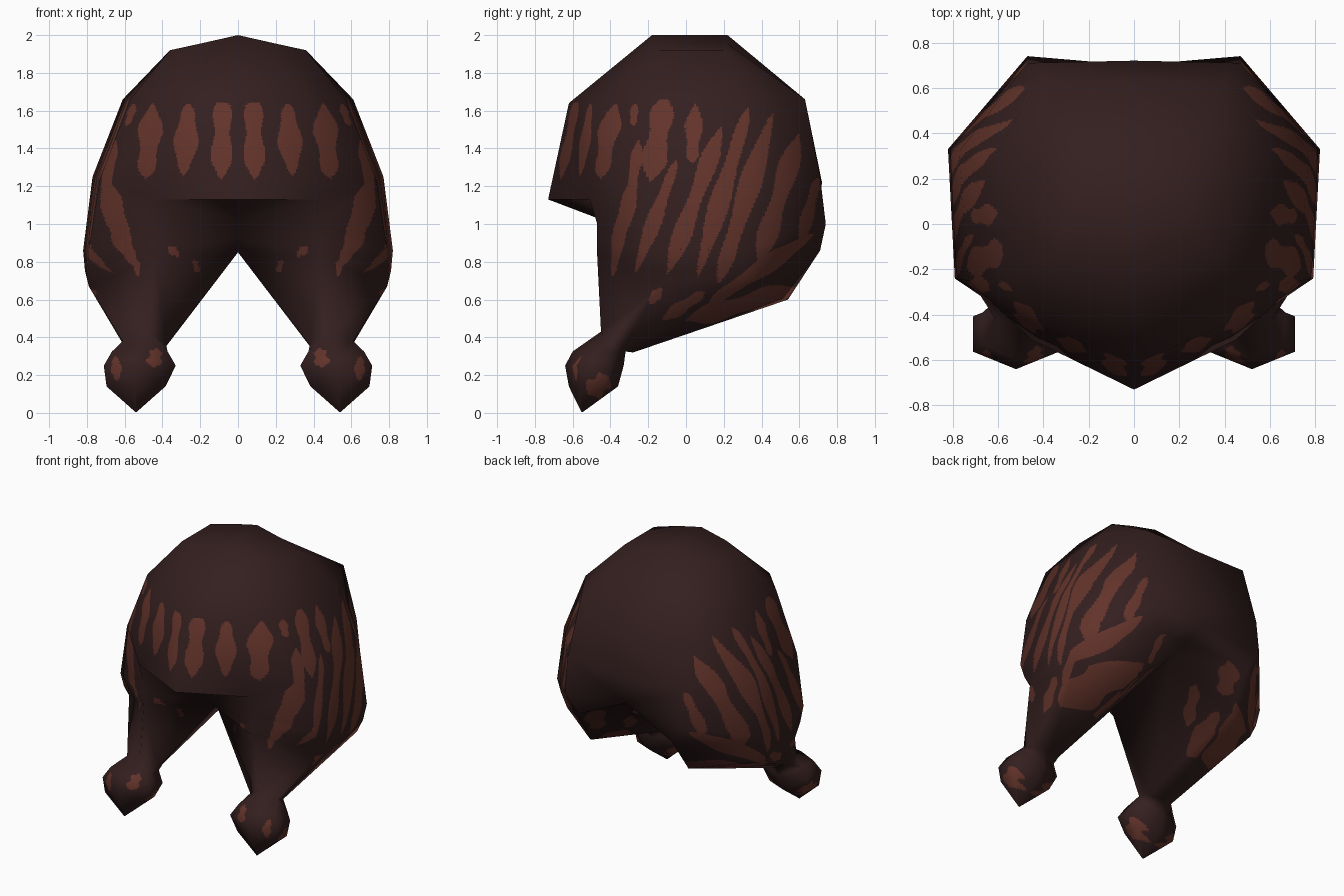
import bpy, bmesh, math

if "Cube" in bpy.data.objects:
    bpy.data.objects.remove(bpy.data.objects["Cube"])


def material(name, col):
    m = bpy.data.materials.new(name)
    m.diffuse_color = (*col, 1)
    m.use_nodes = True
    m.node_tree.nodes["Principled BSDF"].inputs["Base Color"].default_value = m.diffuse_color
    return m


MATS = [material("dark brown hair", (0.034, 0.0135, 0.0135)),
        material("chestnut streak", (0.122, 0.033, 0.023))]

# Half rings, top to bottom; columns: front, front corner, side front, side back, back corner, back
HAIR = [
    [(0, -.18, 2), (.2, -.18, 1.955), (.36, -.14, 1.92), (.36, .2, 1.92), (.2, .22, 1.955), (0, .22, 2)],
    [(0, -.62, 1.64), (.36, -.46, 1.65), (.57, -.24, 1.66), (.61, .3, 1.66), (.42, .63, 1.66), (0, .63, 1.66)],
    [(0, -.73, 1.13), (.45, -.51, 1.13), (.73, -.25, 1.24), (.77, .32, 1.25), (.47, .71, 1.25), (0, .72, 1.22)],
    [(0, -.44, 1.02), (.45, -.47, 1.0), (.79, -.24, .87), (.82, .33, .86), (.47, .74, 1.0), (0, .7, 1.04)],
    [(0, -.36, .93), (.45, -.47, .9), (.79, -.2, .76), (.81, .3, .75), (.38, .71, .86), (0, .54, 1.0)],
    [(0, -.25, .85), (.44, -.47, .83), (.79, -.14, .67), (.76, .3, .65), (.4, .54, .6), (0, .4, .95)],
    [(.38, -.40, .36), (.48, -.45, .43), (.61, -.42, .38), (.6, -.33, .35), (.5, -.28, .32), (.39, -.32, .34)],
]


def bead_ring(cx, cy, cz, rx, ry):
    return [(cx + rx * math.cos(a), cy + ry * math.sin(a), cz)
            for a in (math.radians(210 + 60 * i) for i in range(6))]


# Tied tuft at the end of each lock
TUFT = [bead_ring(.52, -.46, .325, .17, .14), bead_ring(.52, -.485, .25, .22, .155),
        bead_ring(.54, -.49, .14, .18, .13), bead_ring(.54, -.55, .005, .004, .004)]

# Streaks as tapered strokes: (start, end, half width)
SIDE = [  # in y, z
    ((-.25, 1.45), (-.32, .95), .03), ((-.31, 1.2), (-.39, .72), .03), ((-.27, 1.64), (-.28, 1.52), .02),
    ((-.11, 1.68), (-.19, 1.22), .06), ((-.05, 1.34), (-.27, .74), .035),
    ((.05, 1.64), (.03, 1.32), .04), ((.19, 1.52), (-.1, .73), .045),
    ((.33, 1.62), (.06, .72), .045), ((.46, 1.59), (.17, .68), .05),
    ((.6, 1.48), (.38, .78), .05), ((.7, 1.25), (.6, .88), .03),
    ((.68, .95), (.12, .58), .04), ((.6, .66), (.0, .49), .05),
    ((.1, .64), (-.13, .49), .03), ((-.13, .66), (-.19, .58), .025),
]
UNDER = [  # in y, z on the inner back of each lock
    ((.43, .78), (.2, .6), .03), ((.46, .62), (.08, .46), .04), ((.66, .9), (.54, .7), .04),
]
FRONT = [  # in x, z
    ((.08, 1.68), (.09, 1.23), .05), ((.26, 1.64), (.29, 1.26), .055), ((.45, 1.64), (.49, 1.24), .055),
    ((.23, .81), (.21, .74), .015), ((.31, .83), (.37, .88), .02),
]
TUFT_FRONT = [((.43, .34), (.45, .24), .035), ((.65, .30), (.64, .17), .025)]
TUFT_SIDE = [((-.41, .19), (-.52, .1), .05)]


def in_stroke(p, z, strokes):
    for k, ((p0, z0), (p1, z1), w) in enumerate(strokes):
        dp, dz = p1 - p0, z1 - z0
        ln = math.hypot(dp, dz)
        t = ((p - p0) * dp + (z - z0) * dz) / ln ** 2
        if 0 < t < 1:
            d = abs((p - p0) * dz - (z - z0) * dp) / ln
            if d < w * (1 - (2 * t - 1) ** 4) * (1 + .22 * math.sin(t * 11 + k * 2)):
                return True
    return False


def streak_rule(c, n):
    """Material index: 1 inside a painted streak, else 0."""
    x, nx = abs(c.x), n.x * (1 if c.x > 0 else -1)
    if c.z < .37 and c.y < -.3:
        return int((n.y < -.2 and in_stroke(x, c.z, TUFT_FRONT))
                   or (abs(nx) > .2 and in_stroke(c.y, c.z, TUFT_SIDE)))
    if c.y < -.2 and x < .54 and n.y < -.3 and in_stroke(x, c.z, FRONT):
        return 1
    if nx <= .12:
        return int(x > .12 and c.y > 0 and n.z < 0 and in_stroke(c.y, c.z, UNDER))
    return int(x > .4 and in_stroke(c.y, c.z, SIDE))


def loft(name, rings, closed_from, step):
    """Stitch half rings, mirror them, then refine each face keeping smooth normals."""
    bm = bmesh.new()
    for s in (1, -1):
        vs = [[bm.verts.new((s * x, y, z)) for x, y, z in r] for r in rings]
        faces = [vs[0]]
        for r in range(len(rings) - 1):
            for i in range(6 if r >= closed_from else 5):
                j = (i + 1) % 6
                faces.append([vs[r][i], vs[r + 1][i], vs[r + 1][j], vs[r][j]])
        for f in faces:
            bm.faces.new(f if s > 0 else f[::-1])
    bmesh.ops.remove_doubles(bm, verts=bm.verts, dist=.0005)
    bmesh.ops.triangulate(bm, faces=bm.faces[:])
    bm.normal_update()
    # Sharp hem under the fringe
    hem = [e for e in bm.edges if len(e.link_faces) == 2 and e.calc_face_angle(0) > math.radians(62)
           and all(abs(v.co.z - 1.13) < .01 for v in e.verts)]
    bmesh.ops.split_edges(bm, edges=hem)
    bm.normal_update()
    pts, nrm, tris, cols, seen = [], [], [], [], {}

    def add(co, no):
        key = tuple(round(q, 4) for q in (*co, *no))
        if key not in seen:
            seen[key] = len(pts)
            pts.append(co)
            nrm.append(no)
        return seen[key]

    for f in bm.faces:
        a, b, c = f.verts
        plain = min(v.co.z for v in f.verts) > 1.63   # crown has no streaks
        n = 4 if plain else max(1, math.ceil(max(e.calc_length() for e in f.edges) / step))
        g = {}
        for i in range(n + 1):
            for j in range(n + 1 - i):
                u, v = i / n, j / n
                w = 1 - u - v
                g[i, j] = add(a.co * w + b.co * u + c.co * v,
                              (a.normal * w + b.normal * u + c.normal * v).normalized())
        for i in range(n):
            for j in range(n - i):
                cells = [(g[i, j], g[i + 1, j], g[i, j + 1])]
                if i + j < n - 1:
                    cells.append((g[i + 1, j], g[i + 1, j + 1], g[i, j + 1]))
                for t in cells:
                    if len(set(t)) == 3:
                        tris.append(t)
                        cols.append(streak_rule((pts[t[0]] + pts[t[1]] + pts[t[2]]) / 3, f.normal))
    bm.free()
    me = bpy.data.meshes.new(name)
    me.from_pydata(pts, [], tris)
    for m in MATS:
        me.materials.append(m)
    me.polygons.foreach_set("material_index", cols)
    me.polygons.foreach_set("use_smooth", [True] * len(tris))
    me.normals_split_custom_set_from_vertices(nrm)
    ob = bpy.data.objects.new(name, me)
    bpy.context.collection.objects.link(ob)
    return ob


loft("hair_with_front_locks", HAIR + TUFT, 5, .016)
